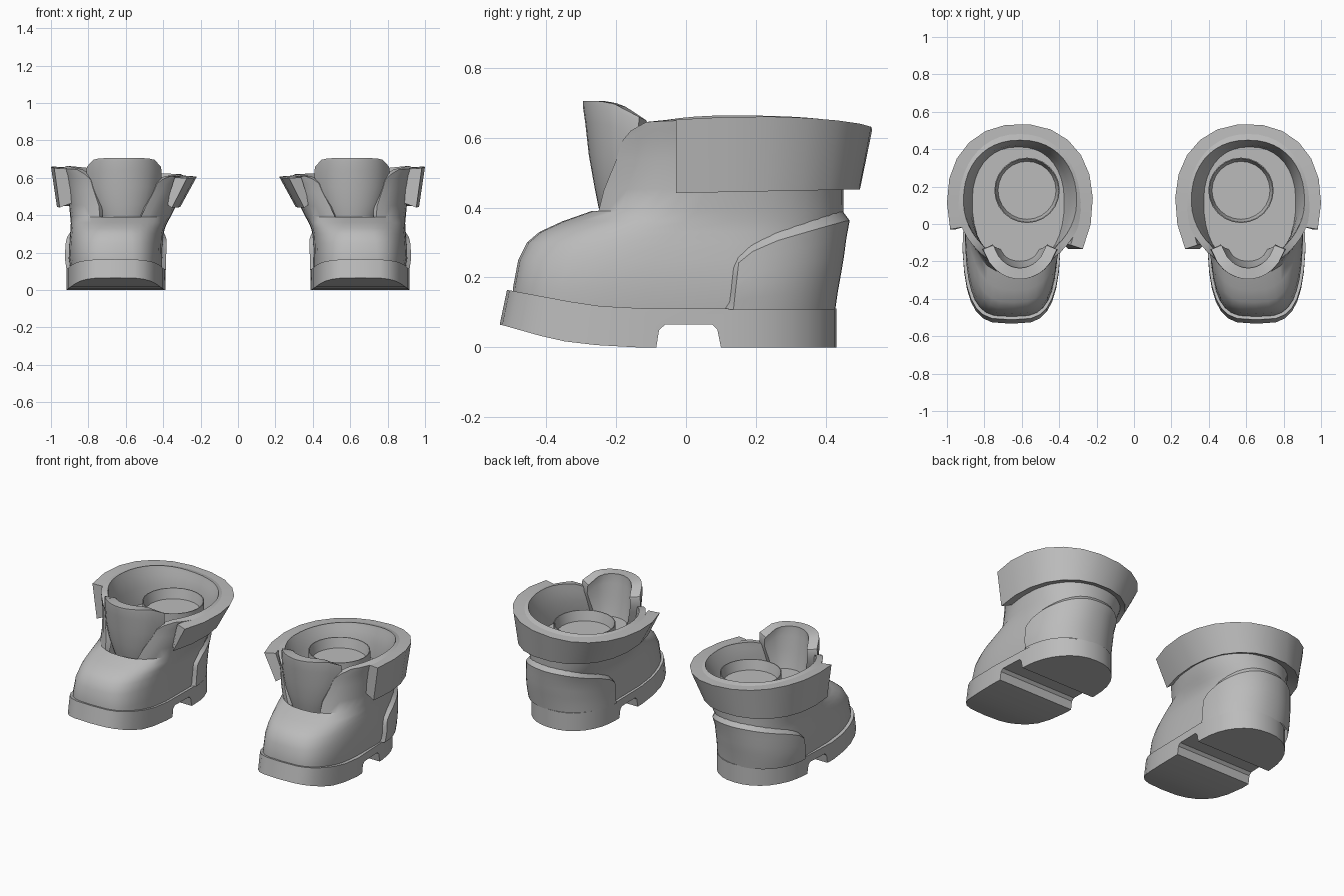
import bpy, bmesh, math

if "Cube" in bpy.data.objects:
    bpy.data.objects.remove(bpy.data.objects["Cube"])

YC = 0.12          # y of the widest point of every cross-section
TAU = 2 * math.pi

grey = bpy.data.materials.new("plain_grey")
grey.diffuse_color = (0.5, 0.5, 0.5, 1)
grey.use_nodes = True
grey.node_tree.nodes["Principled BSDF"].inputs["Base Color"].default_value = grey.diffuse_color


def lerp(table, v):
    """Piecewise linear lookup; rows are (key, value, value, ...)."""
    if v <= table[0][0]:
        return table[0][1:]
    for a, b in zip(table, table[1:]):
        if v <= b[0]:
            f = (v - a[0]) / (b[0] - a[0])
            return tuple(p + (q - p) * f for p, q in zip(a[1:], b[1:]))
    return table[-1][1:]


def egg(t, xc, rx, yf, yb, p=2.0):
    """Egg outline: t = 0 is the front, t = pi/2 the +x side."""
    s, c = math.sin(t), math.cos(t)
    e = 2 / (p if c > 0 else 2.2)
    x = xc + rx * math.copysign(abs(s) ** e, s)
    y = YC + ((yf - YC) if c > 0 else (yb - YC)) * abs(c) ** e
    return x, y


def tilt(x, z):
    """The boot top leans down towards the inner side."""
    return z + max(0, z - 0.42) / 0.22 * 0.075 * (x - 0.61)


def build(name, verts, faces, recalc=False, thick=0, cutter=None, smooth=32):
    """Mesh for one boot, thickened or cut, then mirrored to the other boot."""
    bm = bmesh.new()
    vs = [bm.verts.new(v) for v in verts]
    for f in faces:
        bm.faces.new([vs[i] for i in dict.fromkeys(f)])
    bmesh.ops.delete(bm, geom=[v for v in bm.verts if not v.link_faces], context='VERTS')
    if recalc:
        bmesh.ops.recalc_face_normals(bm, faces=bm.faces)
    me = bpy.data.meshes.new(name)
    bm.to_mesh(me)
    bm.free()
    me.materials.append(grey)
    ob = bpy.data.objects.new(name, me)
    bpy.context.collection.objects.link(ob)
    if thick:
        m = ob.modifiers.new("thickness", 'SOLIDIFY')
        m.thickness, m.offset = thick, -1
    if cutter:
        m = ob.modifiers.new("cut", 'BOOLEAN')
        m.object, m.operation, m.solver = cutter, 'DIFFERENCE', 'EXACT'
    if name != "notch_cutter":
        ob.modifiers.new("pair", 'MIRROR').use_mirror_merge = False
        bpy.ops.object.select_all(action='DESELECT')
        ob.select_set(True)
        bpy.context.view_layer.objects.active = ob
        bpy.ops.object.convert(target='MESH')
        bpy.ops.object.shade_smooth_by_angle(angle=math.radians(smooth))
    return ob


def grid(rows, cols):
    return [(r * cols + i, r * cols + i + 1, (r + 1) * cols + i + 1, (r + 1) * cols + i)
            for r in range(rows - 1) for i in range(cols - 1)]


# Sole: boxy toe that turns up, arch notch under the middle
notch = [(-.085, -.05), (-.085, 0), (-.077, .05), (-.06, .065),
         (.075, .065), (.09, .05), (.1, 0), (.1, -.05)]
n = len(notch)
cutter = build("notch_cutter",
               [(x, y, z) for x in (0.2, 1.15) for y, z in notch],
               [tuple(range(n)), tuple(range(n, 2 * n))] +
               [(i, (i + 1) % n, n + (i + 1) % n, n + i) for i in range(n)], recalc=True)
cutter.hide_render = True

N = 32
low = [(-.53, .065), (-.37, .02), (-.2, 0)]
high = [(-.53, .168), (-.31, .127), (-.2, .112)]
verts = []
for table, yf in ((low, -.533), (high, -.512)):
    for i in range(N):
        x, y = egg(i * TAU / N, .655, .265, yf, .43, 3.5)
        back = max(0, y + .1) / .53
        x = .655 + (x - .655) * (1 - .06 * back) - .02 * back
        verts.append((x, y, lerp(table, y)[0]))
faces = [(i, (i + 1) % N, N + (i + 1) % N, N + i) for i in range(N)]
for base in (0, N):
    faces += [(base + i, base + i + 1, base + N - i - 1, base + (N - i) % N)
              for i in range(N // 2)]
build("sole", verts, faces, recalc=True, cutter=cutter)
bpy.data.objects.remove(cutter)

# Upper: stacked sections (z, centre x, half width, front y, back y, boxiness, opening angle)
body = [(.10, .650, .245, -.495, .405, 3.6, .35), (.17, .655, .25, -.495, .415, 3.5, .35),
        (.25, .652, .25, -.48, .43, 3.3, .35), (.30, .648, .25, -.455, .435, 3.0, .35),
        (.33, .643, .252, -.42, .442, 2.8, .35), (.36, .636, .258, -.355, .447, 2.6, .35),
        (.39, .629, .268, -.27, .45, 2.4, .35), (.45, .618, .285, -.265, .45, 2.2, .42),
        (.53, .612, .303, -.25, .46, 2.1, .54), (.58, .61, .32, -.245, .47, 2.0, .59),
        (.607, .61, .33, -.24, .48, 2.0, .69), (.627, .61, .338, -.23, .485, 2.0, .84)]
S, F = 33, 4
C = S + F - 1
verts, faces = [], []
for z, xc, rx, yf, yb, p, a in body:
    ts = [a + (TAU - 2 * a) * i / (S - 1) for i in range(S)]
    ts += [-a + 2 * a * k / F for k in range(1, F)]
    for t in ts:
        x, y = egg(t, xc, rx, yf, yb, p)
        verts.append((x, y, tilt(x, z)))
for r in range(len(body) - 1):
    closed = body[r + 1][0] < .4           # above this the front is open for the tongue
    for i in range(C if closed else S - 1):
        j = (i + 1) % C
        faces.append((r * C + i, r * C + j, (r + 1) * C + j, (r + 1) * C + i))
build("upper", verts, faces, thick=.038, smooth=50)

# Heel counter: raised patch with a bevelled rim, wrapped round the back
edge = [(.10, .17), (.12, .22), (.17, .285), (.25, .328), (.35, .365), (.42, .39), (.47, .395)]
cols, rows = 31, 7
verts = []
for r in range(rows):
    v = .9 * r / (rows - 2) if r < rows - 1 else 1
    for i in range(cols):
        u = (0 if i == 0 else 1 if i == cols - 1 else .012 + .976 * (i - 1) / (cols - 3))
        start = 1.57 + .04 * v
        t = start + (TAU - 2 * start) * u
        top = lerp(edge, egg(t, *lerp(body, .25)[:5])[1])[0]
        z = .108 + (top - .108) * v
        x, y = egg(t, *lerp(body, z)[:5])
        rim = i in (0, cols - 1) or r == rows - 1
        d = -.003 if rim else .021
        dx, dy = x - .65, y - YC
        k = d / math.hypot(dx, dy)
        verts.append((x + dx * k, y + dy * k, z))
build("heel_counter", verts, grid(rows, cols), smooth=25)

# Collar: thick flared cuff, open at the front
section = [(.446, .638, .33, -.38, .50), (.624, .61, .39, -.38, .535),
           (.624, .61, .315, -.34, .465), (.47, .615, .27, -.31, .435)]
K = 15
verts = []
for z, xc, rx, yf, yb in section:
    for i in range(K):
        t = 1.27 + (TAU - 1.27 - 1.04) * i / (K - 1)
        x, y = egg(t, xc, rx, yf, yb)
        lift = .02 * (y - .2) if z < .6 else .01 * math.cos((y - .25) * 5)
        verts.append((x, y, (tilt(x, z) if z > .46 else z) + lift))
faces = [(a * K + i, a * K + i + 1, b * K + i + 1, b * K + i)
         for a, b in ((0, 1), (1, 2), (2, 3), (3, 0)) for i in range(K - 1)]
faces += [tuple(k * K + e for k in range(4)) for e in (0, K - 1)]
build("collar", verts, faces, recalc=True)

# Tongue: curved sheet (z, half width, front y, how far the sides bend back)
tongue = [(.35, .12, -.235, .07), (.40, .135, -.25, .08), (.46, .165, -.262, .10),
          (.55, .19, -.278, .13), (.64, .20, -.288, .15), (.69, .20, -.295, .16),
          (.705, .197, -.295, .16)]
cols = 13
verts = []
for z, w, yf, bend in tongue:
    for i in range(cols):
        s = -1 + 2 * i / (cols - 1)
        drop = .045 * abs(s) ** 9 if z > .6 else 0
        arc = (1 - math.sqrt(1 - (.95 * s) ** 2)) / .688
        verts.append((.61 + w * s, yf + bend * arc, z - drop))
build("tongue", verts, grid(len(tongue), cols), thick=.06)

# Insole floor low inside the shaft
M = 24
verts = [(*egg(i * TAU / M, .617, .265, -.245, .43), .452) for i in range(M)]
build("insole", verts, [tuple(range(M))])

# Ankle stub: round post standing inside the shaft, with a sunken top
verts = []
for rad, z in ((.175, .44), (.175, .575), (.17, .575), (.155, .515)):
    for i in range(M):
        t = i * TAU / M
        verts.append((.572 + rad * math.sin(t), .18 - rad * math.cos(t), z))
faces = [(r * M + i, r * M + (i + 1) % M, (r + 1) * M + (i + 1) % M, (r + 1) * M + i)
         for r in range(3) for i in range(M)]
faces.append(tuple(range(3 * M, 4 * M)))
build("ankle_stub", verts, faces)
